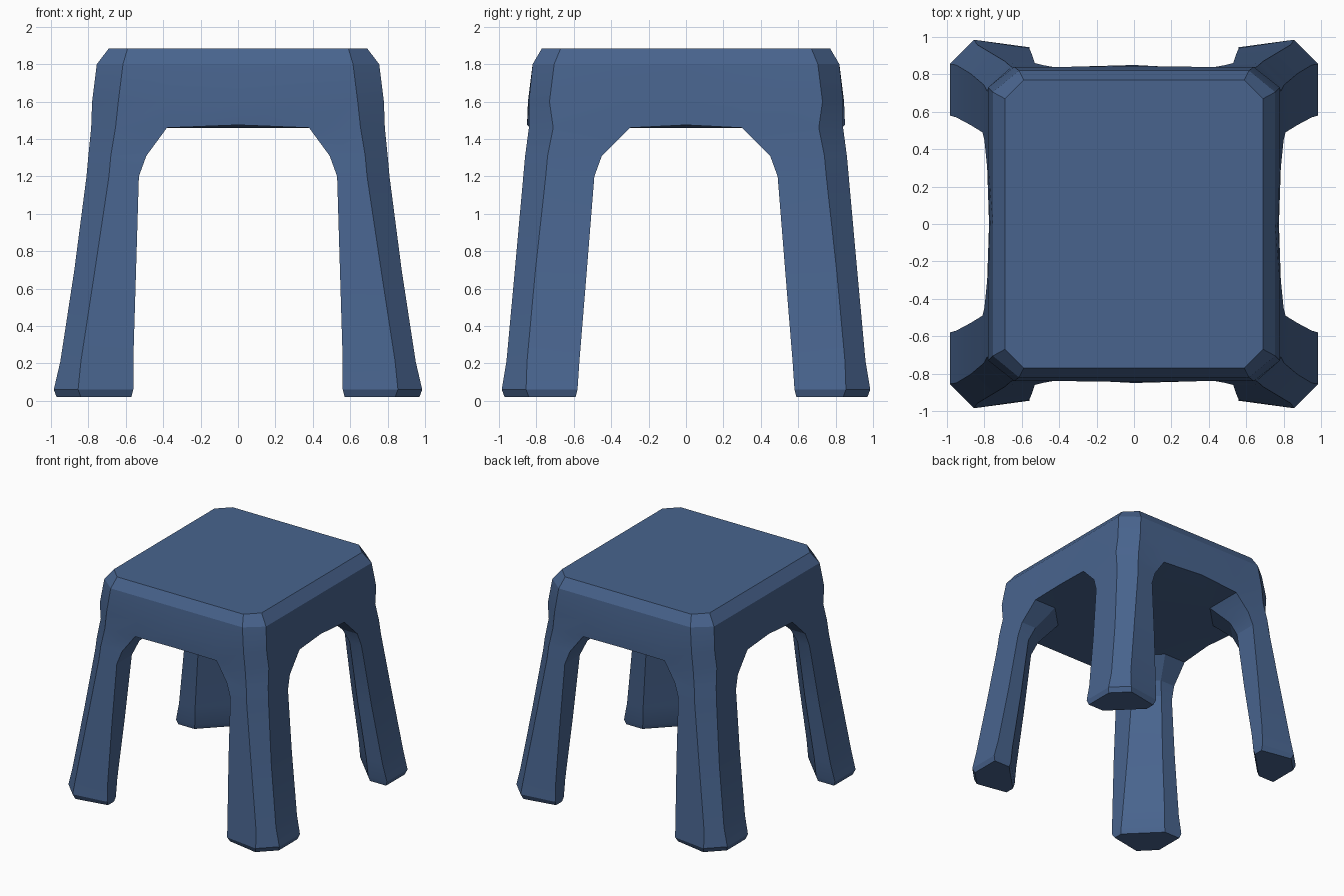
import bpy, bmesh

if "Cube" in bpy.data.objects:
    bpy.data.objects.remove(bpy.data.objects["Cube"])

# Leg rings: z, outer x, outer y, inner x, inner y, outer chamfer, inner chamfer, back-edge inset
LEG = [
    (0.02, 0.97, 0.97, 0.57, 0.59, 0.13, 0.25, 0.05),
    (0.06, 0.985, 0.985, 0.56, 0.58, 0.13, 0.25, 0.04),
    (0.21, 0.95, 0.96, 0.56, 0.57, 0.11, 0.24, 0.02),
    (0.70, 0.875, 0.915, 0.545, 0.53, 0.11, 0.20, 0.01),
    (1.20, 0.81, 0.87, 0.53, 0.49, 0.12, 0.17, 0.01),
    (1.31, 0.80, 0.86, 0.49, 0.45, 0.12, 0.17, 0.01),
    (1.46, 0.785, 0.84, 0.38, 0.30, 0.13, 0.20, 0.01),
]
# Seat outlines above the arch: z, half x, half y, chamfer x, chamfer y, side middle x, side middle y
SEAT = [
    (1.60, 0.78, 0.84, 0.14, 0.11, 0.77, 0.845),
    (1.80, 0.755, 0.82, 0.14, 0.115, 0.755, 0.82),
    (1.885, 0.69, 0.77, 0.10, 0.10, 0.69, 0.77),
]

bm = bmesh.new()


def bridge(a, b, closed=True):
    n = len(a)
    for i in range(n if closed else n - 1):
        j = (i + 1) % n
        bm.faces.new((a[i], a[j], b[j], b[i]))


def leg_ring(sx, sy, z, ox, oy, ix, iy, c, k, s):
    # D, C, B, A on the outside, then the two points of the inner diagonal
    pts = [(ox, iy), (ox, oy - c), (ox - c, oy), (ix, oy - s), (ix, iy + k), (ix + k, iy)]
    return [bm.verts.new((sx * x, sy * y, z)) for x, y in pts]


CORNERS = [(1, 1), (-1, 1), (-1, -1), (1, -1)]
MIDS = [(0, 1), (-1, 0), (0, -1), (1, 0)]

# Four splayed legs with flared feet, opening into the arches
tops = []
for sx, sy in CORNERS:
    rings = [leg_ring(sx, sy, *r) for r in LEG]
    bm.faces.new(rings[0])
    for a, b in zip(rings, rings[1:]):
        bridge(a, b)
    tops.append(rings[-1])

# Lower edge of the skirt and flat underside
outline, under = [], []
for i, top in enumerate(tops):
    step = 1 if i % 2 == 0 else -1
    mx, my = MIDS[i]
    mid = bm.verts.new((mx * 0.775, my * 0.85, 1.475))
    outline += top[:4][::step] + [mid]
    under += [top[0], top[5], top[4], top[3]][::step] + [mid]
floor = bm.faces.new(under)
bmesh.ops.triangulate(bm, faces=[floor])

# Skirt, bevelled rim and top panel
for z, hx, hy, cx, cy, ex, ey in SEAT:
    level = []
    for i, (sx, sy) in enumerate(CORNERS):
        step = 1 if i % 2 == 0 else -1
        pts = [(hx, 0.32), (hx, hy - cy), (hx - cx, hy), (0.36, hy)][::step]
        level += [bm.verts.new((sx * x, sy * y, z)) for x, y in pts]
        level.append(bm.verts.new((MIDS[i][0] * ex, MIDS[i][1] * ey, z)))
    bridge(outline, level)
    outline = level
bm.faces.new(outline)
bmesh.ops.recalc_face_normals(bm, faces=bm.faces[:])

mesh = bpy.data.meshes.new("stool")
bm.to_mesh(mesh)
bm.free()
stool = bpy.data.objects.new("stool", mesh)
bpy.context.collection.objects.link(stool)

# Blue plastic
blue = bpy.data.materials.new("blue plastic")
blue.diffuse_color = (0.065, 0.127, 0.27, 1)
blue.use_nodes = True
blue.node_tree.nodes["Principled BSDF"].inputs["Base Color"].default_value = blue.diffuse_color
mesh.materials.append(blue)

# Soft shading over shallow facets, crisp chamfers
bpy.context.view_layer.objects.active = stool
stool.select_set(True)
bpy.ops.object.shade_smooth_by_angle(angle=0.3)
